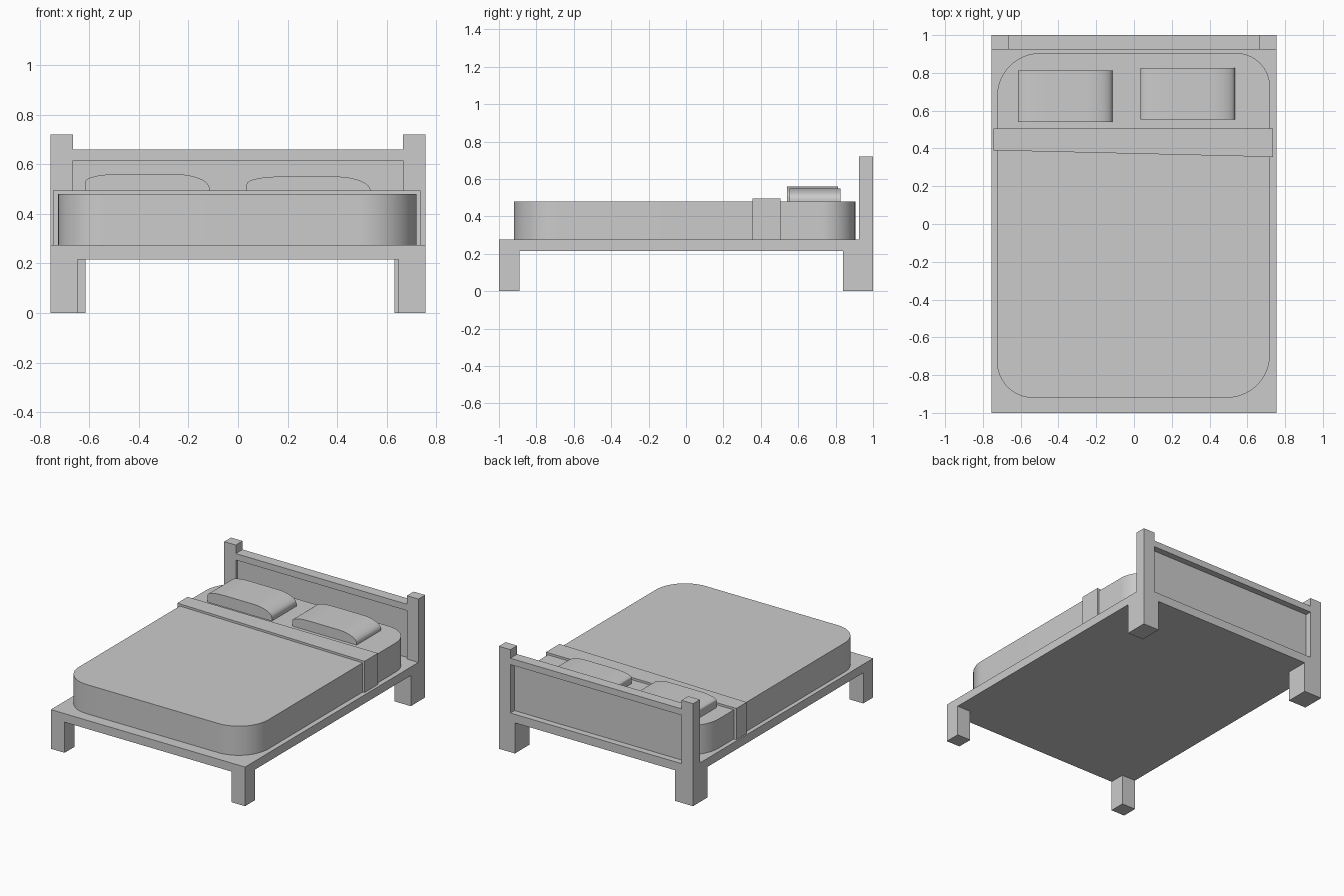
import bpy
import bmesh
import math
from mathutils import Vector

cube = bpy.data.objects.get("Cube")
if cube:
    bpy.data.objects.remove(cube, do_unlink=True)

GREY = (0.6, 0.6, 0.6, 1.0)
grey = bpy.data.materials.new("plain_grey")
grey.diffuse_color = GREY
grey.use_nodes = True
grey.node_tree.nodes["Principled BSDF"].inputs["Base Color"].default_value = GREY


def prism(name, outline, offset, smooth=False):
    """Extrude a closed 3D outline along an offset into a solid."""
    bm = bmesh.new()
    face = bm.faces.new([bm.verts.new(p) for p in outline])
    result = bmesh.ops.extrude_face_region(bm, geom=[face], use_keep_orig=True)
    moved = [v for v in result["geom"] if isinstance(v, bmesh.types.BMVert)]
    bmesh.ops.translate(bm, verts=moved, vec=Vector(offset))
    bmesh.ops.recalc_face_normals(bm, faces=bm.faces)
    mesh = bpy.data.meshes.new(name)
    bm.to_mesh(mesh)
    bm.free()
    mesh.materials.append(grey)
    obj = bpy.data.objects.new(name, mesh)
    bpy.context.collection.objects.link(obj)
    if smooth:
        bpy.ops.object.select_all(action="DESELECT")
        obj.select_set(True)
        bpy.context.view_layer.objects.active = obj
        bpy.ops.object.shade_smooth_by_angle(angle=math.radians(30))
    return obj


def box(name, x, y, z):
    base = [(x[0], y[0], z[0]), (x[1], y[0], z[0]),
            (x[1], y[1], z[0]), (x[0], y[1], z[0])]
    return prism(name, base, (0, 0, z[1] - z[0]))


def arc(cx, cy, rx, ry, start, end, steps=16):
    angles = [math.radians(start + (end - start) * i / steps) for i in range(steps + 1)]
    return [(cx + rx * math.cos(a), cy + ry * math.sin(a)) for a in angles]


W, FLOOR, DECK = 0.755, 0.215, 0.275
HEAD, BACK = 0.925, 1.0
POST = 0.665

# Bed deck
box("bed_deck", (-W, W), (-1, BACK), (FLOOR, DECK))

# Legs and headboard posts
for side, sign, inner in (("left", 1, 0.63), ("right", -1, 0.615)):
    def span(a):
        return sorted((sign * a, sign * W))
    box("front_leg_" + side, span(0.648), (-1, -0.89), (0, FLOOR))
    box("back_leg_" + side, span(inner), (0.84, BACK), (0, FLOOR))
    box("headboard_post_" + side, span(POST), (HEAD, BACK), (DECK, 0.72))

# Headboard rail and recessed panel
box("headboard_top_rail", (-POST, POST), (HEAD, BACK), (0.615, 0.66))
box("headboard_panel", (-POST, POST), (0.945, 0.955), (DECK, 0.615))

# Mattress with rounded corners
x0, x1, y0, y1 = -0.725, 0.72, -0.92, 0.905
corners = ((x1, y1, 0.18, 0), (x0, y1, 0.23, 90),
           (x0, y0, 0.19, 180), (x1, y0, 0.23, 270))
outline = []
for x, y, r, start in corners:
    cx = x - math.copysign(r, x)
    cy = y - math.copysign(r, y)
    outline += arc(cx, cy, r, r, start, start + 90)
prism("mattress", [(x, y, DECK) for x, y in outline], (0, 0, 0.205), smooth=True)

# Folded sheet band across the mattress, slightly skewed at its front edge
band = [(-0.745, 0.39), (0.735, 0.355), (0.735, 0.505), (-0.745, 0.505)]
prism("folded_sheet", [(x, y, DECK) for x, y in band], (0, 0, 0.22))


# Pillows with an arched cross-section
def pillow(name, x, y, top):
    bottom, left_z, right_z = 0.48, top - 0.03, top - 0.058
    profile = [(x, bottom), (x + 0.5, bottom)]
    profile += arc(x + 0.36, right_z, 0.14, top - right_z, 0, 90, 12)
    profile += arc(x + 0.13, left_z, 0.13, top - left_z, 90, 180, 12)
    prism(name, [(px, y, pz) for px, pz in profile], (0, 0.272, 0), smooth=True)


pillow("pillow_right", -0.615, 0.54, 0.56)
pillow("pillow_left", 0.035, 0.553, 0.55)
